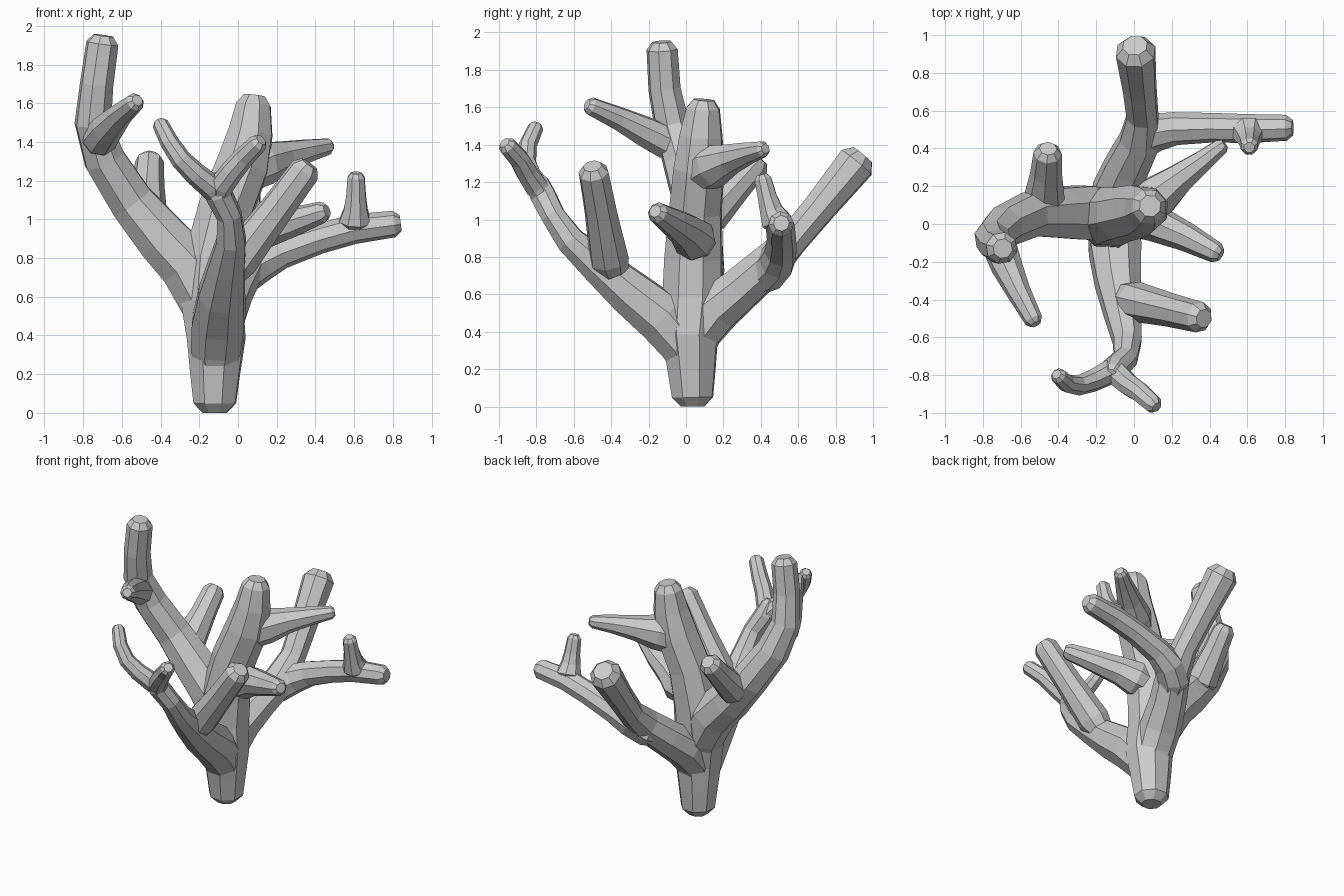
import bpy, bmesh, math
from mathutils import Vector

SIDES = 8
parts = []


def branch(name, *pts):
    """Eight-sided tapered tube through (x, y, z, radius) points, with a blunt chamfered tip."""
    co = [Vector(p[:3]) for p in pts]
    rad = [p[3] for p in pts]
    # chamfer ring just before the tip
    d = (co[-1] - co[-2]).normalized()
    co.insert(-1, co[-1] - d * rad[-1] * 0.5)
    rad.insert(-1, rad[-1])
    rad[-1] *= 0.62
    bm = bmesh.new()
    rings, u = [], Vector((0.93, 0.31, 0.17))
    for i, c in enumerate(co):
        t = Vector()
        if i > 0:
            t += (c - co[i - 1]).normalized()
        if i < len(co) - 1:
            t += (co[i + 1] - c).normalized()
        t.normalize()
        u = (u - t * u.dot(t)).normalized()
        v = t.cross(u)
        r = rad[i] * 1.03
        rings.append([bm.verts.new(c + r * (u * math.cos(a) + v * math.sin(a)))
                      for a in (2 * math.pi * k / SIDES for k in range(SIDES))])
    for a, b in zip(rings, rings[1:]):
        for k in range(SIDES):
            n = (k + 1) % SIDES
            bm.faces.new((a[k], a[n], b[n], b[k]))
    bm.faces.new(rings[0][::-1])
    bm.faces.new(rings[-1])
    bmesh.ops.recalc_face_normals(bm, faces=bm.faces)
    me = bpy.data.meshes.new(name)
    bm.to_mesh(me)
    bm.free()
    ob = bpy.data.objects.new(name, me)
    bpy.context.collection.objects.link(ob)
    parts.append(ob)


# trunk running up into the central branch
branch("coral", (-.12, .035, 0, .065), (-.12, .035, .05, .113), (-.118, .03, .2, .132),
       (-.112, .02, .38, .155), (-.135, .035, .58, .165), (-.12, .04, .8, .16),
       (-.065, .05, 1.05, .145), (.025, .07, 1.28, .14), (.065, .08, 1.45, .118),
       (.085, .095, 1.64, .092))
# central side twigs
branch("centre_back_twig", (.04, .08, 1.25, .11), (.13, .15, 1.29, .115), (.24, .24, 1.325, .082),
       (.36, .33, 1.355, .06), (.48, .425, 1.38, .043))
branch("centre_front_twig", (-.07, .07, .87, .09), (.02, .045, .895, .115), (.12, 0, .94, .095),
       (.28, -.07, .985, .075), (.46, -.165, 1.045, .055))
# tall left branch and its twigs
branch("left_branch", (-.13, .04, .4, .08), (-.165, .05, .58, .145), (-.26, .06, .76, .15),
       (-.39, .06, .9, .14), (-.55, .05, 1.09, .12), (-.69, -.015, 1.31, .11),
       (-.75, -.075, 1.5, .095), (-.73, -.115, 1.7, .086), (-.695, -.13, 1.95, .083))
branch("left_front_twig", (-.73, -.02, 1.38, .06), (-.715, -.11, 1.415, .09),
       (-.675, -.22, 1.47, .082), (-.61, -.36, 1.54, .063), (-.52, -.53, 1.615, .048))
branch("left_back_twig", (-.48, .05, 1.0, .07), (-.475, .14, 1.04, .105), (-.465, .27, 1.18, .082),
       (-.455, .4, 1.325, .073))
# front branch, its fork and its stout stub
branch("front_branch", (-.116, .04, .15, .07), (-.113, -.01, .33, .135), (-.1, -.13, .475, .142),
       (-.085, -.3, .61, .125), (-.06, -.47, .755, .1), (-.035, -.62, .89, .078),
       (-.045, -.71, 1.02, .066), (-.1, -.765, 1.13, .07), (-.125, -.8, 1.23, .055))
branch("front_left_tip", (-.07, -.74, 1.08, .05), (-.14, -.79, 1.17, .064), (-.22, -.83, 1.235, .058),
       (-.295, -.855, 1.31, .052), (-.355, -.845, 1.4, .047), (-.41, -.795, 1.51, .041))
branch("front_right_tip", (-.1, -.74, 1.08, .045), (-.085, -.8, 1.175, .064),
       (-.03, -.85, 1.25, .059), (.03, -.89, 1.32, .054), (.12, -.97, 1.41, .048))
branch("front_stub", (-.07, -.38, .68, .07), (0, -.41, .79, .105), (.19, -.455, 1.04, .087),
       (.37, -.5, 1.285, .08))
# back branch, its fork and the upright twig
branch("back_branch", (-.118, .025, .2, .07), (-.115, .06, .39, .13), (-.095, .16, .52, .135),
       (-.04, .3, .635, .12), (.03, .44, .76, .11), (.045, .57, .89, .085),
       (.03, .72, 1.07, .09), (.005, .945, 1.345, .106))
branch("back_right_branch", (-.04, .32, .64, .07), (.02, .43, .715, .105), (.11, .485, .775, .1),
       (.22, .505, .83, .085), (.42, .51, .9, .076), (.6, .505, .95, .075), (.84, .51, .98, .067))
branch("back_right_twig", (.6, .5, .93, .04), (.605, .485, .99, .085), (.608, .455, 1.05, .064),
       (.61, .435, 1.12, .053), (.61, .405, 1.24, .046))

# fuse all branches into one solid, keeping flat facets
coral = parts[0]
bpy.context.view_layer.objects.active = coral
for part in parts[1:]:
    mod = coral.modifiers.new("fuse", 'BOOLEAN')
    mod.operation = 'UNION'
    mod.solver = 'EXACT'
    mod.object = part
    bpy.ops.object.modifier_apply(modifier=mod.name)
    bpy.data.objects.remove(part)
